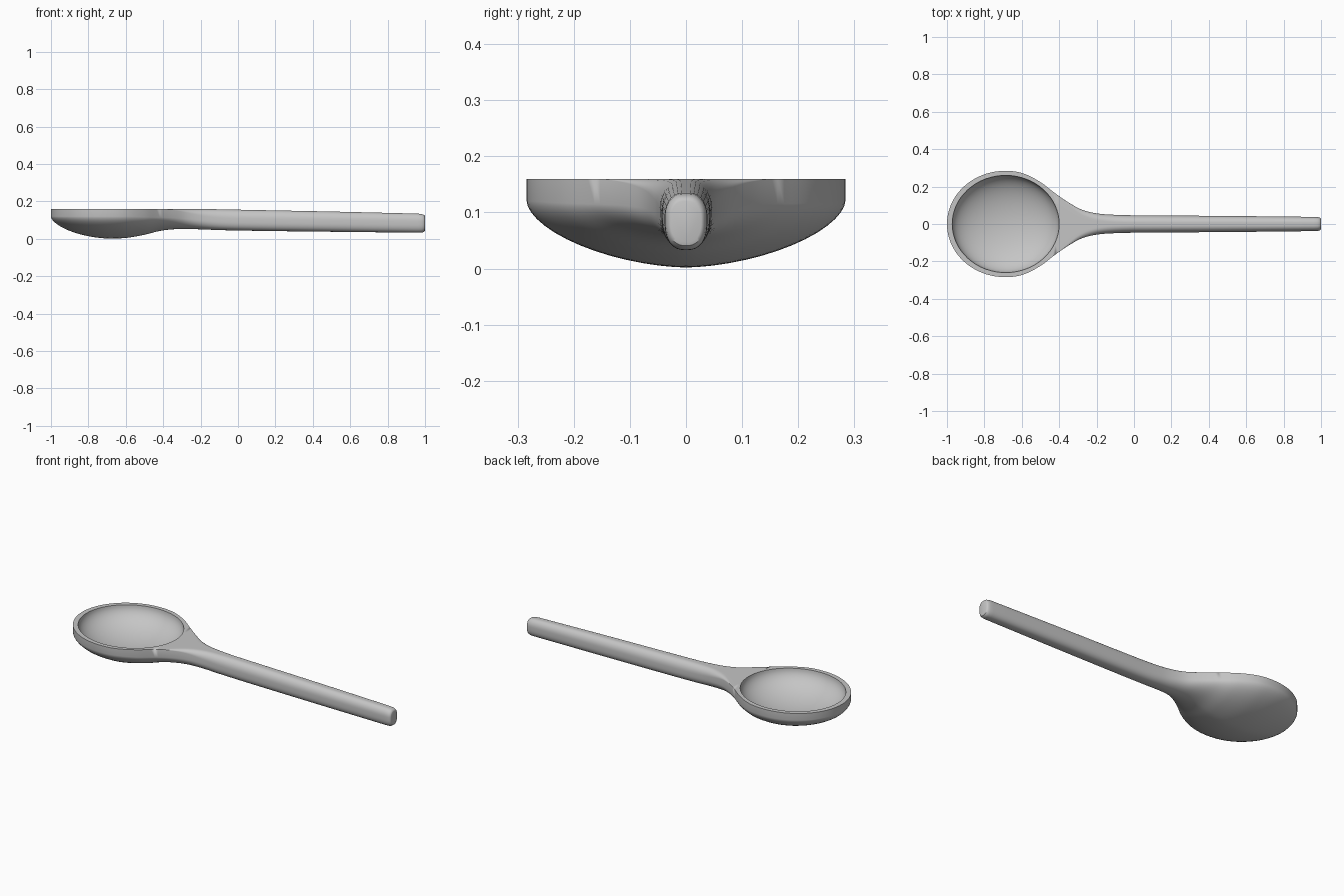
import bpy, bmesh, math

cube = bpy.data.objects.get("Cube")
if cube:
    bpy.data.objects.remove(cube, do_unlink=True)

mat = bpy.data.materials.new("light_grey")
mat.use_nodes = True
GREY = (0.56, 0.56, 0.56, 1)
mat.diffuse_color = GREY
mat.node_tree.nodes["Principled BSDF"].inputs["Base Color"].default_value = GREY

# Stations: x, half width, top z, bottom z, widest z, corner rounding, belly exponent
KEYS = [
    (-0.69, 0.284, 0.16, 0.002, 0.12, 0.0, 1.7),
    (-0.60, 0.273, 0.16, 0.005, 0.12, 0.0, 1.7),
    (-0.50, 0.224, 0.16, 0.022, 0.117, 0.0, 1.7),
    (-0.42, 0.163, 0.16, 0.042, 0.115, 0.0, 1.7),
    (-0.35, 0.115, 0.16, 0.051, 0.113, 0.12, 1.8),
    (-0.28, 0.077, 0.16, 0.053, 0.108, 0.35, 1.95),
    (-0.20, 0.057, 0.16, 0.051, 0.102, 0.6, 2.15),
    (-0.10, 0.049, 0.158, 0.047, 0.098, 0.75, 2.4),
    (0.10, 0.046, 0.154, 0.043, 0.095, 0.8, 2.5),
    (0.50, 0.043, 0.146, 0.038, 0.09, 0.8, 2.5),
    (0.96, 0.038, 0.135, 0.033, 0.085, 0.8, 2.5),
]
# Rounded tip of the handle
TIP = [
    (0.98, 0.0372, 0.133, 0.0335, 0.085, 0.8, 2.5),
    (0.991, 0.035, 0.130, 0.036, 0.085, 0.8, 2.5),
    (0.998, 0.031, 0.125, 0.041, 0.085, 0.8, 2.5),
    (1.0, 0.027, 0.120, 0.047, 0.085, 0.8, 2.5),
]


def slope(i, k):
    """Gentle tangent at a key station."""
    if i == 0 or i == len(KEYS) - 1:
        return 0.0 if i == 0 else (KEYS[i][k] - KEYS[i-1][k]) / (KEYS[i][0] - KEYS[i-1][0])
    a, b, c = KEYS[i-1], KEYS[i], KEYS[i+1]
    s0, s1 = (b[k] - a[k]) / (b[0] - a[0]), (c[k] - b[k]) / (c[0] - b[0])
    return 0.0 if s0 * s1 <= 0 else (s0 + s1) / 2


def between(i, t):
    """Smooth station between key i and the next."""
    a, b = KEYS[i], KEYS[i+1]
    h = b[0] - a[0]
    row = [a[0] + h * t]
    for k in range(1, 7):
        row.append((2*t**3 - 3*t**2 + 1) * a[k] + (t**3 - 2*t**2 + t) * h * slope(i, k)
                   + (3*t**2 - 2*t**3) * b[k] + (t**3 - t**2) * h * slope(i+1, k))
    return row


def section(x, w, top, bottom, mid, c, n):
    """Cross-section ring: rounded upper corners and a curved belly."""
    half = []
    for i in range(15):                                    # belly, centre to side
        a = math.pi / 2 * i / 14
        half.append((w * math.sin(a) ** (2 / n), mid - (mid - bottom) * max(math.cos(a), 0) ** (2 / n)))
    half[-1] = (w, mid)
    for i in range(8):                                     # upper corner
        a = math.pi / 2 * i / 7
        half.append((w * (1 - c + c * math.cos(a)), mid + (top - mid) * (1 - c + c * math.sin(a))))
    for f in (0.66, 0.33, 0.0):                            # flat top
        half.append((w * (1 - c) * f, top))
    ring = half + [(-y, z) for y, z in reversed(half[1:-1])]
    return [(x, y, z) for y, z in ring]


# Front half of the bowl follows a rounded outline
rows = []
for i in range(20):
    a = math.pi / 2 * i / 20
    u = math.cos(a)
    rows.append((-0.69 - 0.31 * u, 0.284 * math.sin(a), 0.16,
                 0.12 - 0.118 * (1 - u ** 1.7) ** (1 / 1.7), 0.12, 0.0, 1.7))
# Back of the bowl, neck and handle
for i in range(len(KEYS) - 1):
    rows += [between(i, j / 5) for j in range(5)]
rows += [KEYS[-1]] + TIP

# Loft the solid spoon
bm = bmesh.new()
rings = [[bm.verts.new(p) for p in section(*r)] for r in rows]
count = len(rings[0])
for r0, r1 in zip(rings, rings[1:]):
    for j in range(count):
        k = (j + 1) % count
        bm.faces.new((r0[j], r0[k], r1[k], r1[j]))
bm.faces.new(rings[-1])
bmesh.ops.remove_doubles(bm, verts=bm.verts[:], dist=0.00005)
bmesh.ops.dissolve_degenerate(bm, dist=0.00005, edges=bm.edges[:])
bmesh.ops.recalc_face_normals(bm, faces=bm.faces[:])
mesh = bpy.data.meshes.new("spoon")
bm.to_mesh(mesh)
bm.free()
mesh.materials.append(mat)
spoon = bpy.data.objects.new("spoon", mesh)
bpy.context.collection.objects.link(spoon)

# Hollow of the bowl
bpy.ops.mesh.primitive_uv_sphere_add(segments=64, ring_count=32, radius=1, location=(-0.686, 0, 0.1605))
cutter = bpy.context.object
cutter.name = "bowl_cutter"
cutter.scale = (0.286, 0.26, 0.127)
cutter.hide_render = True
cutter.data.materials.append(mat)
hollow = spoon.modifiers.new("hollow", 'BOOLEAN')
hollow.operation = 'DIFFERENCE'
hollow.solver = 'EXACT'
hollow.object = cutter

bpy.ops.object.select_all(action='DESELECT')
spoon.select_set(True)
bpy.context.view_layer.objects.active = spoon
bpy.ops.object.modifier_apply(modifier="hollow")
bpy.data.objects.remove(cutter, do_unlink=True)
bpy.ops.object.shade_smooth_by_angle(angle=math.radians(35))
